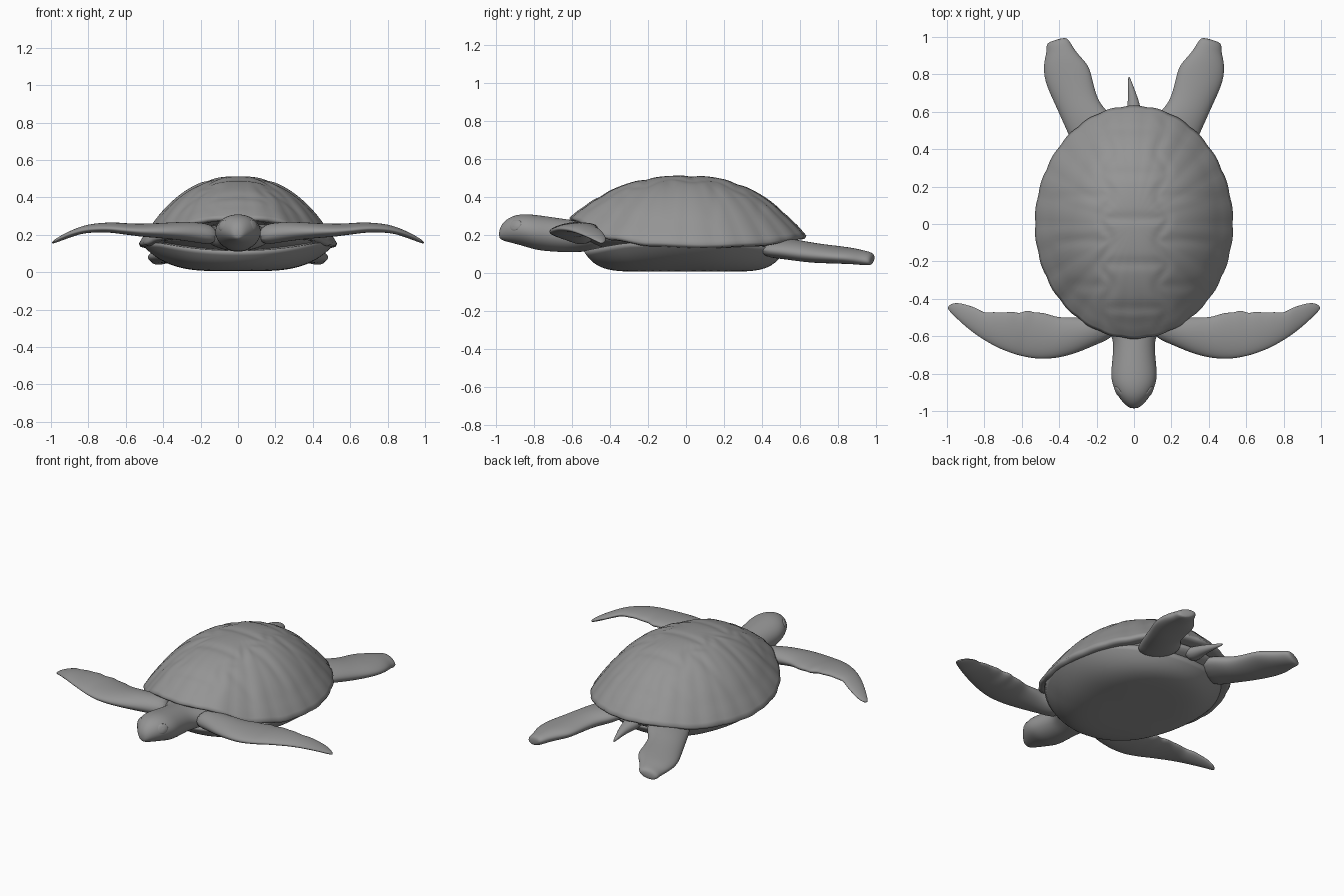
import bpy, bmesh, math
from mathutils import Vector

if "Cube" in bpy.data.objects:
    bpy.data.objects.remove(bpy.data.objects["Cube"])

GREY = bpy.data.materials.new("dark_grey")
GREY.diffuse_color = (.3, .3, .3, 1)
GREY.use_nodes = True
GREY.node_tree.nodes["Principled BSDF"].inputs["Base Color"].default_value = GREY.diffuse_color


def finish(name, bm, levels=0, mirror=False):
    bmesh.ops.recalc_face_normals(bm, faces=bm.faces)
    me = bpy.data.meshes.new(name)
    bm.to_mesh(me)
    bm.free()
    me.materials.append(GREY)
    ob = bpy.data.objects.new(name, me)
    bpy.context.collection.objects.link(ob)
    for p in me.polygons:
        p.use_smooth = True
    if mirror:
        ob.modifiers.new("mirror", 'MIRROR').use_mirror_merge = False
    if levels:
        m = ob.modifiers.new("smooth", 'SUBSURF')
        m.levels = m.render_levels = levels
    return ob


def skin(bm, rings):
    n = len(rings[0])
    for a, b in zip(rings, rings[1:]):
        for i in range(n):
            j = (i + 1) % n
            bm.faces.new((a[i], a[j], b[j], b[i]))
    bm.faces.new(rings[0])
    bm.faces.new(rings[-1])


def loft(name, sections, n=14, mirror=False):
    """Oval sections: (edge point A, edge point B, half thickness)."""
    bm, rings = bmesh.new(), []
    for a, b, th in sections:
        a, b = Vector(a), Vector(b)
        c, u = (a + b) / 2, (b - a) / 2
        rings.append([bm.verts.new(c + u * math.cos(t) + Vector((0, 0, th * math.sin(t))))
                      for t in (2 * math.pi * i / n for i in range(n))])
    skin(bm, rings)
    return finish(name, bm, 2, mirror)


def polar(name, ts, point, n=144):
    """Concentric rings placed by a function of ring, radius and angle."""
    bm = bmesh.new()
    skin(bm, [[bm.verts.new(point(k, t, 2 * math.pi * i / n)) for i in range(n)]
              for k, t in enumerate(ts)])
    return finish(name, bm)


def interp(pts, v):
    for (a, p), (b, q) in zip(pts, pts[1:]):
        if v <= b:
            s = max(0, (v - a) / (b - a))
            return p + (q - p) * s * s * (3 - 2 * s)
    return pts[-1][1]


RIM = [(-.61, .29), (-.4, .19), (-.2, .16), (.1, .15), (.4, .16), (.64, .195)]


def outline(a):
    x, y = math.cos(a), math.sin(a)
    s = 1 + .01 * (abs(math.sin(13 * a)) - .5)
    return .529 * x * s, (.632 if y > 0 else .612) * y * s


def seam(d, w=.03):
    return math.exp(-(d / w) ** 2)


# Domed carapace with faint seams between the scutes and a turned-under rim
DOME = [.01] + [i / 40 for i in range(1, 41)]
UNDER = [(.985, .015), (.95, .02), (.8, .015)]


def carapace_point(k, t, a):
    ox, oy = outline(a)
    rim = interp(RIM, oy)
    x, y = ox * t, oy * t
    if k >= len(DOME):
        return x, y, rim - UNDER[k - len(DOME)][1]
    z = rim + (.51 - rim) * (1 - t ** 2.4)
    f = (y + .45) / .24
    zig = .15 + .025 * math.cos(2 * math.pi * f)
    inside = 1 / (1 + math.exp((abs(x) - zig) / .015))
    spine = seam(((f + .5) % 1 - .5) * .24)
    costal = seam((f % 1 - .5) * .24) * (1 - t ** 8)
    g = max(seam(abs(x) - zig), spine * inside, costal * (1 - inside), .6 * seam((t - .87) * .5))
    return x, y, z + (.003 - .006 * g) * min(1, (1 - t) * 12)


polar("carapace", DOME + [u[0] for u in UNDER], carapace_point)


# Bowl-shaped plastron meeting the rim at the sides, closed on top
BOWL = [.01] + [i / 30 for i in range(1, 31)] + [.97, .8, .01]


def plastron_point(k, t, a):
    c, s = math.cos(a), math.sin(a)
    edge = .115 + .042 * min(1, 1.5 * c * c)
    x, y = .522 * c * t, (.54 if s < 0 else .52) * s * t
    return x, y, edge if k > 30 else .006 + (edge - .006) * t ** (4 + 4 * s * s)


polar("plastron", BOWL, plastron_point, 96)

# Soft body between the shells
bm = bmesh.new()
bmesh.ops.create_uvsphere(bm, u_segments=40, v_segments=20, radius=1)
for v in bm.verts:
    v.co = Vector((v.co.x * .48, v.co.y * .57, .175 + v.co.z * .09 - .02 * v.co.y))
finish("body", bm)

# Head and neck: y, half width, bottom, top
HEAD = [(-.986, .018, .185, .222), (-.972, .042, .172, .258), (-.94, .072, .162, .288),
        (-.9, .1, .152, .306), (-.85, .12, .138, .312), (-.8, .126, .122, .308),
        (-.74, .119, .113, .3), (-.66, .112, .108, .288), (-.6, .117, .108, .28),
        (-.52, .17, .11, .27), (-.42, .2, .12, .26)]
loft("head_and_neck", [((-w, y, (b + t) / 2), (w, y, (b + t) / 2), (t - b) / 2)
                       for y, w, b, t in HEAD], 18)

# Eyes with lids
for name, r, off in (("eyelid", .034, 0), ("eye", .024, .005)):
    bm = bmesh.new()
    bmesh.ops.create_uvsphere(bm, u_segments=20, v_segments=12, radius=r)
    for v in bm.verts:
        x, y, z = v.co
        v.co = Vector((.08 + off + x * .45 + y * .5 - z * .3, -.9 + y, .25 + z * .85 + y * .2))
    finish(name, bm, 0, True)

# Front flippers: leading edge, trailing edge, z, half thickness
FRONT = [(.08, -.60, .16, -.45, .2, .06), (.2, -.645, .25, -.50, .215, .055),
         (.3, -.692, .33, -.495, .222, .05), (.4, -.718, .4, -.497, .224, .042),
         (.46, -.724, .44, -.485, .225, .039), (.52, -.724, .49, -.468, .226, .036),
         (.56, -.718, .535, -.472, .229, .033), (.6, -.71, .57, -.452, .232, .031),
         (.64, -.699, .61, -.478, .236, .03), (.68, -.684, .65, -.462, .24, .028),
         (.73, -.664, .7, -.474, .241, .026), (.79, -.63, .75, -.466, .238, .024),
         (.83, -.604, .8, -.476, .232, .022), (.87, -.575, .835, -.45, .222, .02),
         (.92, -.533, .875, -.437, .205, .018), (.97, -.485, .93, -.42, .182, .014),
         (1.006, -.446, .975, -.424, .16, .008)]
loft("front_flipper", [((ax, ay, z - .008), (bx, by, z + .004), th)
                       for ax, ay, bx, by, z, th in FRONT], 14, True)

# Rear flippers: inner edge, outer edge, z, half thickness
REAR = [(.08, .47, .3, .36, .135, .05), (.11, .58, .35, .47, .13, .055),
        (.175, .635, .39, .56, .118, .055), (.205, .71, .43, .65, .106, .052),
        (.222, .79, .468, .73, .1, .048), (.24, .85, .487, .8, .095, .045),
        (.285, .895, .484, .87, .09, .042), (.325, .945, .468, .92, .082, .038),
        (.345, .985, .472, .96, .076, .034), (.37, 1.0, .45, .975, .072, .02)]
loft("rear_flipper", [((ax, ay, z + .01), (bx, by, z - .014), th)
                      for ax, ay, bx, by, z, th in REAR], 14, True)

# Tail
TAIL = [(.5, 0, .07, .05), (.6, 0, .042, .035), (.66, -.003, .03, .026),
        (.73, -.016, .016, .015), (.79, -.028, .004, .005)]
loft("tail", [((x - w, y, .145 - (y - .5) * .12), (x + w, y, .145 - (y - .5) * .12), th)
              for y, x, w, th in TAIL], 12)
